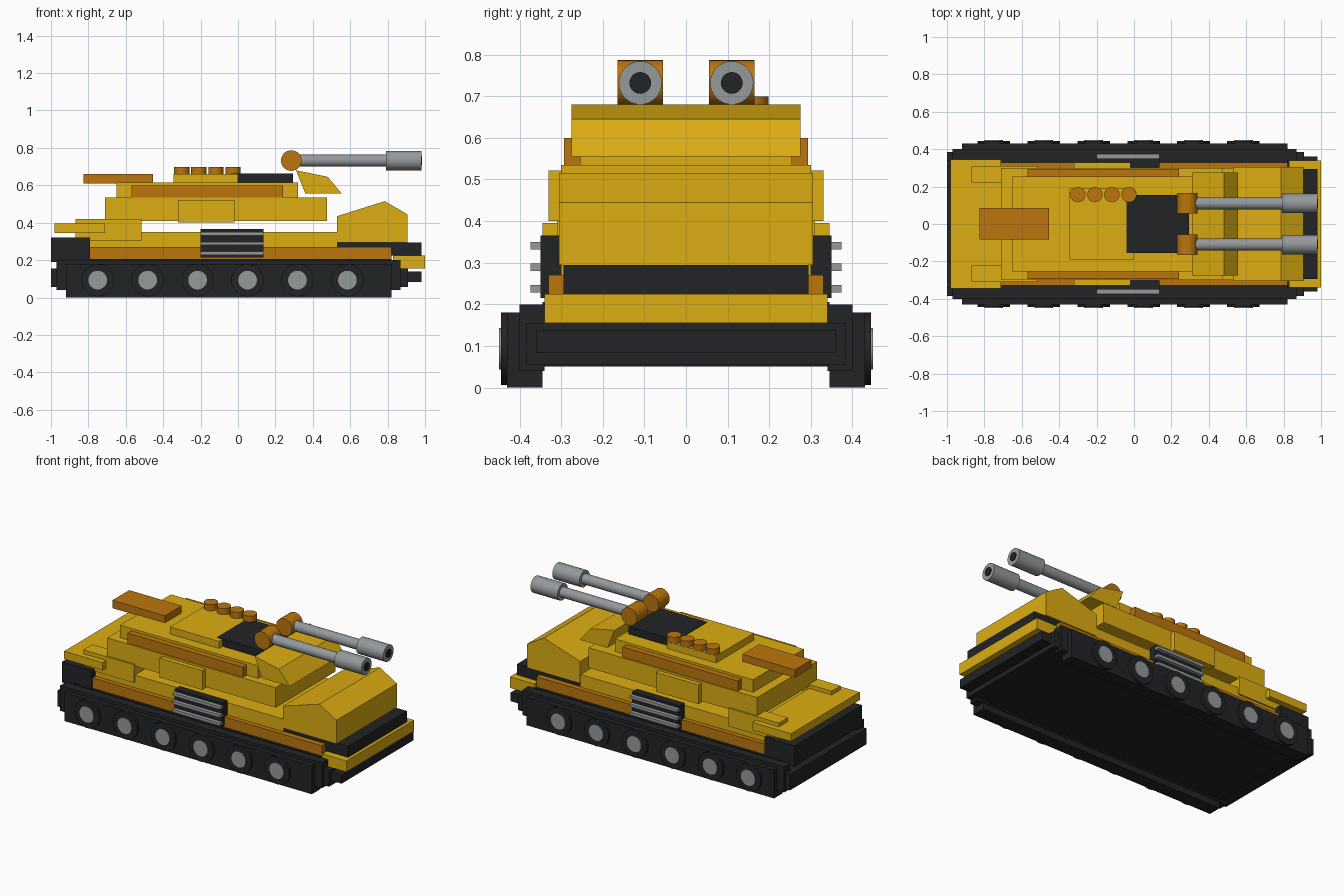
import bpy, math

if "Cube" in bpy.data.objects:
    bpy.data.objects.remove(bpy.data.objects["Cube"])


def material(name, rgb):
    m = bpy.data.materials.new(name)
    m.diffuse_color = (*rgb, 1)
    m.use_nodes = True
    m.node_tree.nodes["Principled BSDF"].inputs["Base Color"].default_value = m.diffuse_color
    return m


YELLOW = material("yellow", (0.72, 0.42, 0.006))
ORANGE = material("orange", (0.5, 0.18, 0.004))
DARK = material("dark", (0.016, 0.017, 0.019))
STEEL = material("steel", (0.3, 0.32, 0.33))


def mesh(name, verts, faces, mat):
    me = bpy.data.meshes.new(name)
    me.from_pydata(verts, [], faces)
    me.materials.append(mat)
    ob = bpy.data.objects.new(name, me)
    bpy.context.collection.objects.link(ob)
    return ob


def extrude(name, pts, y0, y1, mat):
    """Side profile (x, z) swept from y0 to y1."""
    n = len(pts)
    verts = [(x, y0, z) for x, z in pts] + [(x, y1, z) for x, z in pts]
    faces = [tuple(range(n)), tuple(range(2 * n - 1, n - 1, -1))]
    faces += [(i, i + n, (i + 1) % n + n, (i + 1) % n) for i in range(n)]
    return mesh(name, verts, faces, mat)


def box(name, x, y, z, mat):
    pts = [(x[0], z[0]), (x[1], z[0]), (x[1], z[1]), (x[0], z[1])]
    return extrude(name, pts, y[0], y[1], mat)


def pair(name, x, y, z, mat):
    """Box on each side of the centre plane."""
    box(name + "_right", x, (-y[1], -y[0]), z, mat)
    box(name + "_left", x, y, z, mat)


def cyl(name, loc, r, depth, axis, mat):
    rot = {"x": (0, math.pi / 2, 0), "y": (math.pi / 2, 0, 0), "z": (0, 0, 0)}[axis]
    bpy.ops.mesh.primitive_cylinder_add(vertices=32, radius=r, depth=depth, location=loc, rotation=rot)
    ob = bpy.context.object
    ob.name = name
    ob.data.materials.append(mat)
    bpy.ops.object.shade_smooth_by_angle(angle=math.radians(35))
    return ob


# Chassis and tracks
box("chassis", (-1.0, 0.91), (-0.385, 0.385), (0.055, 0.155), DARK)
box("chassis_core", (-0.92, 0.82), (-0.345, 0.345), (0.05, 0.205), DARK)
box("front_bar", (0.9, 0.98), (-0.36, 0.36), (0.083, 0.138), DARK)
pair("track", (-0.92, 0.82), (0.345, 0.43), (0.0, 0.18), DARK)
pair("track_fender", (-0.97, 0.87), (0.34, 0.4), (0.04, 0.2), DARK)
for side, s in (("right", -1), ("left", 1)):
    for i in range(6):
        x = -0.75 + i * 0.267
        cyl(f"wheel_{side}_{i}", (x, s * 0.425, 0.093), 0.087, 0.04, "y", DARK)
        cyl(f"wheel_hub_{side}_{i}", (x, s * 0.43, 0.093), 0.05, 0.038, "y", STEEL)

# Lower hull
box("hull_belt", (-0.94, 0.82), (-0.33, 0.33), (0.2, 0.27), ORANGE)
box("lower_hull", (-0.8, 0.53), (-0.3, 0.3), (0.26, 0.35), YELLOW)
box("rear_block", (-1.0, -0.79), (-0.34, 0.34), (0.19, 0.32), DARK)
box("rear_deck", (-0.98, -0.71), (-0.345, 0.345), (0.345, 0.395), YELLOW)
box("rear_deck_base", (-0.87, -0.515), (-0.31, 0.31), (0.305, 0.37), YELLOW)
pair("rear_deck_block", (-0.87, -0.515), (0.22, 0.31), (0.31, 0.42), YELLOW)
box("bumper", (0.83, 1.0), (-0.34, 0.34), (0.155, 0.225), YELLOW)
box("front_step", (0.53, 0.98), (-0.295, 0.295), (0.225, 0.295), DARK)

# Angled nose
extrude("nose", [(0.53, 0.295), (0.905, 0.295), (0.905, 0.445), (0.785, 0.515), (0.53, 0.435)],
        -0.305, 0.305, YELLOW)

# Side grilles
pair("grille", (-0.2, 0.135), (0.3, 0.35), (0.215, 0.365), DARK)
for i, z in enumerate((0.237, 0.289, 0.341)):
    pair(f"grille_bar_{i}", (-0.2, 0.135), (0.34, 0.374), (z - 0.009, z + 0.009), STEEL)

# Upper hull and turret
box("turret_base", (-0.71, 0.475), (-0.3, 0.3), (0.408, 0.535), YELLOW)
pair("turret_side_plate", (-0.32, -0.02), (0.28, 0.33), (0.4, 0.522), YELLOW)
box("turret_deck", (-0.65, 0.32), (-0.255, 0.255), (0.53, 0.615), YELLOW)
pair("turret_side_strip", (-0.57, 0.24), (0.24, 0.293), (0.534, 0.6), ORANGE)
extrude("turret_visor", [(0.36, 0.555), (0.555, 0.555), (0.48, 0.645), (0.31, 0.68)],
        -0.275, 0.275, YELLOW)
box("top_hatch", (-0.345, 0.0), (-0.19, 0.19), (0.61, 0.66), YELLOW)
box("gun_mount", (-0.04, 0.295), (-0.155, 0.155), (0.61, 0.663), DARK)
box("rear_stowage_box", (-0.825, -0.455), (-0.083, 0.085), (0.61, 0.66), ORANGE)
for i in range(4):
    cyl(f"top_knob_{i}", (-0.3 + i * 0.091, 0.157, 0.679), 0.041, 0.04, "z", ORANGE)

# Twin guns
for side, s in (("right", -1), ("left", 1)):
    y = s * 0.11
    cyl(f"gun_pivot_{side}", (0.285, y, 0.732), 0.055, 0.11, "y", ORANGE)
    cyl(f"gun_barrel_{side}", (0.55, y, 0.732), 0.032, 0.52, "x", STEEL)
    cyl(f"gun_muzzle_{side}", (0.885, y, 0.732), 0.052, 0.19, "x", STEEL)
    cyl(f"gun_bore_{side}", (0.96, y, 0.732), 0.026, 0.05, "x", DARK)
